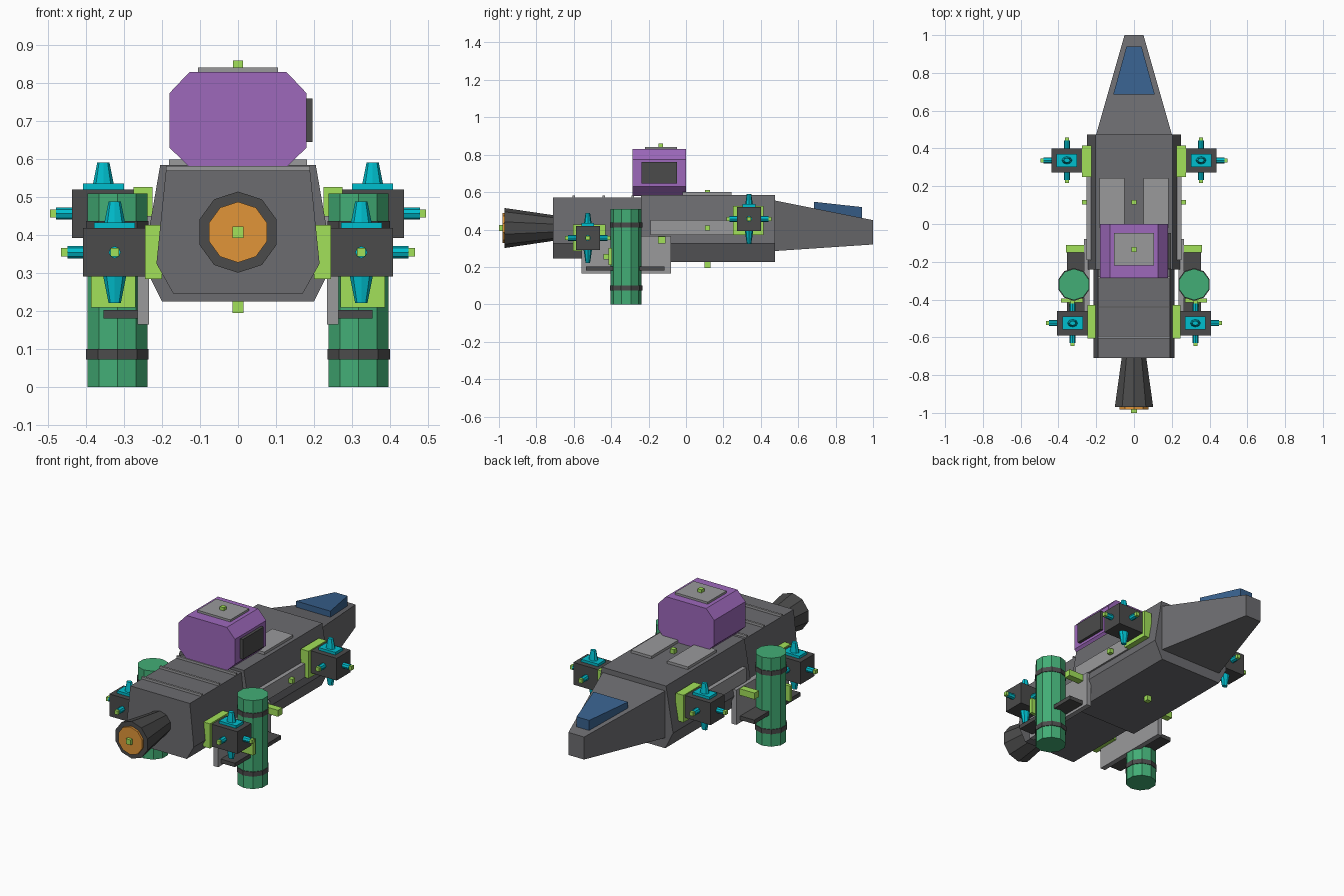
import bpy, bmesh, math
from mathutils import Matrix, Vector

if "Cube" in bpy.data.objects:
    bpy.data.objects.remove(bpy.data.objects["Cube"])


def mat(name, *rgb):
    m = bpy.data.materials.new(name)
    m.diffuse_color = (*rgb, 1)
    m.use_nodes = True
    m.node_tree.nodes["Principled BSDF"].inputs["Base Color"].default_value = m.diffuse_color
    return m


HULL = mat("hull_grey", .15, .15, .16)
DARK = mat("dark_grey", .07, .07, .07)
LIGHT = mat("light_grey", .32, .32, .33)
PURPLE = mat("purple", .34, .14, .5)
GREEN = mat("green", .055, .42, .18)
LIME = mat("lime", .36, .75, .1)
CYAN = mat("cyan", 0, .52, .62)
BLUE = mat("blue", .04, .12, .27)
ORANGE = mat("orange", .75, .3, .04)


def finish(name, bm, m):
    bmesh.ops.recalc_face_normals(bm, faces=bm.faces[:])
    me = bpy.data.meshes.new(name)
    bm.to_mesh(me)
    bm.free()
    me.materials.append(m)
    ob = bpy.data.objects.new(name, me)
    bpy.context.collection.objects.link(ob)
    return ob


def box(name, x, y, z, m):
    """Box from (min, max) ranges."""
    bm = bmesh.new()
    bmesh.ops.create_cube(bm, size=1)
    for v in bm.verts:
        v.co = [lo + (hi - lo) * (c + .5) for (lo, hi), c in zip((x, y, z), v.co)]
    return finish(name, bm, m)


def loft(name, sections, m):
    """Loft of symmetric sections: each is (right-hand [(x, y, z)...], top to bottom)."""
    bm = bmesh.new()
    rings = []
    for half in sections:
        pts = half + [(-x, y, z) for x, y, z in reversed(half)]
        rings.append([bm.verts.new(p) for p in pts])
    n = len(rings[0])
    for a, b in zip(rings, rings[1:]):
        for i in range(n):
            j = (i + 1) % n
            bm.faces.new((a[i], a[j], b[j], b[i]))
    bm.faces.new(rings[0])
    bm.faces.new(rings[-1])
    return finish(name, bm, m)


def prism(name, profile, y0, y1, m):
    return loft(name, [[(x, y, z) for x, z in profile] for y in (y0, y1)], m)


def cone(name, start, direction, length, r0, r1, sides, m, sx=1):
    """Tapered cylinder from start along direction, stretched in x by sx."""
    d = Vector(direction)
    bm = bmesh.new()
    bmesh.ops.create_cone(bm, cap_ends=True, segments=sides, radius1=r0, radius2=r1, depth=length)
    bmesh.ops.translate(bm, verts=bm.verts, vec=(0, 0, length / 2))
    # horizontal cones keep a vertex on the x axis
    rot = Matrix.Rotation(math.pi / 2, 4, 'X' if d.y < 0 else 'Y')
    if abs(d.y) > .5:
        rot = Matrix.Rotation(-math.pi / 2 * d.y, 4, 'X')
    elif abs(d.x) > .5:
        rot = Matrix.Rotation(math.pi / 2 * d.x, 4, 'Y')
    else:
        rot = Matrix.Rotation(0 if d.z > 0 else math.pi, 4, 'X')
    bmesh.ops.transform(bm, matrix=rot, verts=bm.verts)
    for v in bm.verts:
        v.co.x *= sx
    bmesh.ops.translate(bm, verts=bm.verts, vec=start)
    return finish(name, bm, m)


def span(c, h):
    return (c - h, c + h)


# Fuselage
prism("mid_hull", [(.205, .585), (.25, .325), (.2, .225)], -.24, .475, HULL)
prism("rear_hull", [(.19, .57), (.215, .325), (.17, .245)], -.71, -.24, HULL)
loft("nose", [[(.2, .475, .555), (.2, .475, .285)],
              [(.05, 1, .45), (.05, 1, .32)]], HULL)
loft("nose_window", [[(.11, .685, .548), (.11, .685, .5)],
                     [(.04, .94, .52), (.04, .94, .455)]], BLUE)
for y in (-.6, -.44, -.285):
    box("rear_rib", (-.19, .19), span(y, .006), (.565, .583), LIGHT)
box("belly_sensor", span(0, .015), span(.115, .015), (.195, .23), LIME)
box("top_sensor", span(0, .013), span(.115, .013), (.58, .61), LIME)

# Main engine
cone("engine_bell", (0, -.705, .408), (0, -1, 0), .265, .068, .107, 10, DARK)
cone("engine_glow", (0, -.965, .408), (0, -1, 0), .017, .08, .08, 10, ORANGE)
box("engine_tip", span(0, .015), (-1, -.97), span(.408, .015), LIME)

# Cabin on the back
prism("cabin", [(.128, .83), (.18, .775), (.18, .63), (.128, .58)], -.285, 0, PURPLE)
box("cabin_roof_plate", span(0, .105), (-.22, -.048), (.825, .842), LIGHT)
box("cabin_roof_sensor", span(0, .013), span(-.135, .013), (.84, .86), LIME)
box("cabin_window", (.178, .197), (-.237, -.047), (.645, .76), DARK)


def thruster_pod(s, label, cx, cy, cz, plate):
    """Stretched thruster block with five nozzles, mounted to the hull."""
    cx *= s
    box(label + "_mount", *[sorted(r) if i else sorted((s * r[0], s * r[1]))
                            for i, r in enumerate(plate)], LIME)
    box(label + "_block", span(cx, .083), span(cy, .064), span(cz, .064), DARK)
    box(label + "_cap", span(cx, .054), span(cy, .034), (cz + .06, cz + .079), CYAN)
    for d in (1, -1):
        cone(label + "_nozzle", (cx, cy, cz + d * .06), (0, 0, d), .074, .023, .012, 8, CYAN, 1.35)
    for d in ((s, 0, 0), (0, 1, 0), (0, -1, 0)):
        v, c = Vector(d), Vector((cx, cy, cz))
        base = .08 if d[0] else .06
        cone(label + "_jet", c + v * base, d, .045, .016, .016, 8, CYAN)
        t = c + v * (base + .05)
        box(label + "_jet_tip", span(t.x, .011), span(t.y, .011), span(t.z, .011), LIME)


for s in (1, -1):
    def sbox(name, x, y, z, m):
        box(name, sorted((s * x[0], s * x[1])), y, z, m)

    # Thruster pods
    thruster_pod(s, "front_pod", .355, .337, .457,
                 ((.225, .275), (.25, .415), (.37, .527)))
    thruster_pod(s, "rear_pod", .325, -.525, .355,
                 ((.2, .245), (-.605, -.43), (.285, .427)))

    # Hull pads and side panels
    sbox("roof_pad", (.05, .182), (-.02, .243), (.58, .6), LIGHT)
    sbox("side_panel", (.22, .252), (-.19, .41), (.37, .45), LIGHT)
    sbox("side_sensor", (.245, .275), span(.115, .013), span(.408, .013), LIME)

    # Upright tanks with bands
    c = (.318 * s, -.32)
    cone("tank", (*c, 0), (0, 0, 1), .51, .083, .083, 10, GREEN)
    for z in (.073, .41):
        cone("tank_band", (*c, z), (0, 0, 1), .027, .087, .087, 10, DARK)

    # Tank brackets
    sbox("bracket_wall", (.235, .265), (-.56, -.08), (.165, .365), LIGHT)
    sbox("bracket_shelf", (.26, .355), (-.535, -.115), (.18, .203), DARK)
    sbox("bracket_bar", (.22, .36), (-.15, -.11), (.325, .362), LIME)
    sbox("tank_clamp", (.27, .387), (-.415, -.395), (.21, .3), LIME)
    sbox("clamp_knob", (.315, .345), (-.44, -.41), (.24, .27), LIME)
